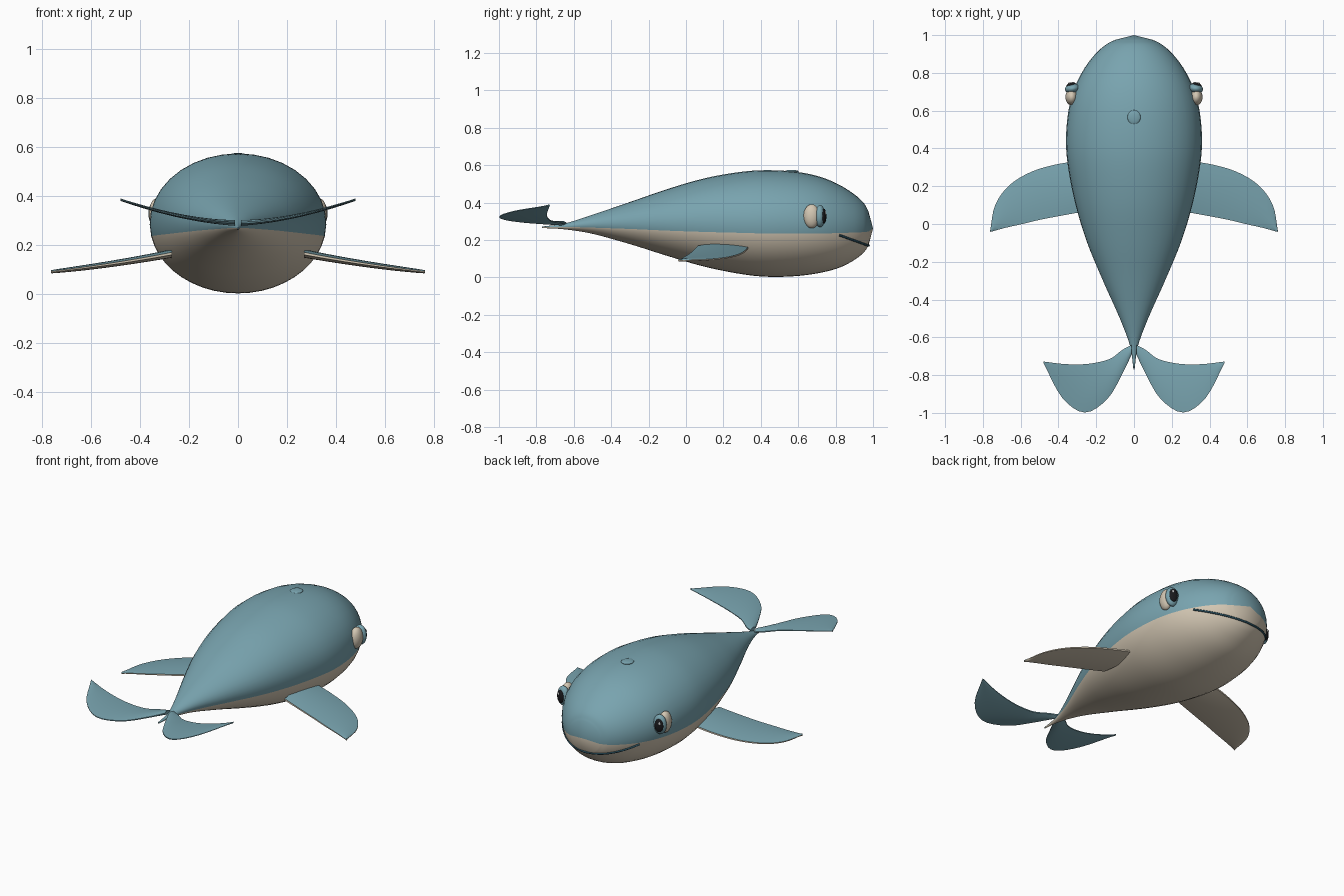
import bpy, bmesh, math
from mathutils import Vector

cube = bpy.data.objects.get("Cube")
if cube:
    bpy.data.objects.remove(cube, do_unlink=True)


def material(name, rgb):
    m = bpy.data.materials.new(name)
    m.use_nodes = True
    m.diffuse_color = (*rgb, 1)
    m.node_tree.nodes["Principled BSDF"].inputs["Base Color"].default_value = (*rgb, 1)
    return m


TEAL = material("teal skin", (0.19, 0.37, 0.43))
CREAM = material("cream belly", (0.65, 0.57, 0.45))
DARK = material("dark mouth", (0.02, 0.07, 0.10))
BLACK = material("black pupil", (0.01, 0.01, 0.012))
WHITE = material("white glint", (0.85, 0.85, 0.85))


def spline(points, t):
    """Smooth curve through the points, t from 0 to 1."""
    pts = [Vector(p) for p in points]
    s = t * (len(pts) - 1)
    i = min(int(s), len(pts) - 2)
    f = s - i
    b, c = pts[i], pts[i + 1]
    a = pts[i - 1] if i else 2 * b - c
    d = pts[i + 2] if i + 2 < len(pts) else 2 * c - b
    return 0.5 * (2 * b + (c - a) * f + (2 * a - 5 * b + 4 * c - d) * f ** 2
                  + (3 * b - a - 3 * c + d) * f ** 3)


def finish(name, bm, mats, mirror=False, angle=40):
    bmesh.ops.recalc_face_normals(bm, faces=bm.faces)
    me = bpy.data.meshes.new(name)
    bm.to_mesh(me)
    bm.free()
    for m in mats:
        me.materials.append(m)
    for p in me.polygons:
        p.use_smooth = True
    me.set_sharp_from_angle(angle=math.radians(angle))
    ob = bpy.data.objects.new(name, me)
    bpy.context.collection.objects.link(ob)
    if mirror:
        ob.modifiers.new("mirror", 'MIRROR')
    return ob


# Body stations: y, half width, top, bottom, colour seam height
BODY = [(-0.77, 0.003, 0.272, 0.264, 0.268), (-0.65, 0.02, 0.288, 0.257, 0.270),
        (-0.5, 0.075, 0.335, 0.233, 0.266), (-0.3, 0.165, 0.403, 0.178, 0.259),
        (-0.1, 0.248, 0.472, 0.115, 0.25), (0.1, 0.309, 0.53, 0.057, 0.243),
        (0.3, 0.349, 0.565, 0.017, 0.238), (0.45, 0.36, 0.573, 0.003, 0.234),
        (0.6, 0.347, 0.563, 0.008, 0.234), (0.72, 0.315, 0.537, 0.025, 0.235),
        (0.82, 0.265, 0.495, 0.052, 0.237), (0.9, 0.205, 0.444, 0.093, 0.24),
        (0.95, 0.148, 0.398, 0.133, 0.242), (0.975, 0.1, 0.355, 0.168, 0.245)]


def section(y):
    lo, hi = 0.0, 1.0
    for _ in range(30):
        mid = (lo + hi) / 2
        if spline(BODY, mid)[0] < y:
            lo = mid
        else:
            hi = mid
    return spline(BODY, lo)


# Body lofted so that one edge loop on each side follows the colour seam
bm = bmesh.new()
HALF, STEPS = 20, 65
rings = []
for k in range(STEPS + 1):
    y, w, top, bot, seam = spline(BODY, k / STEPS)
    zc, h = (top + bot) / 2, (top - bot) / 2
    a = math.asin(max(-0.9, min(0.9, (seam - zc) / h)))
    angles = [a + (math.pi - 2 * a) * i / HALF for i in range(HALF)]
    angles += [math.pi - a + (math.pi + 2 * a) * i / HALF for i in range(HALF)]
    rings.append([bm.verts.new((w * math.cos(t), y, zc + h * math.sin(t))) for t in angles])
nose = bm.verts.new((0, 1.0, 0.262))
N = 2 * HALF
for i in range(N):
    j = (i + 1) % N
    new = [bm.faces.new((p[i], p[j], q[j], q[i])) for p, q in zip(rings, rings[1:])]
    new.append(bm.faces.new((rings[-1][i], rings[-1][j], nose)))
    for f in new:
        f.material_index = 0 if i < HALF else 1
bm.faces.new(rings[0])
finish("body", bm, [TEAL, CREAM])


def blade(name, lead, trail, height, thick, mats):
    """Fin between two edge curves, with a lens section and mirrored."""
    bm = bmesh.new()
    U, V = 20, 10
    grids = []
    for side in (1, -1):
        g = []
        for i in range(U + 1):
            a, b = spline(lead, i / U), spline(trail, i / U)
            row = []
            for j in range(V + 1):
                v = j / V
                p = a.lerp(b, v)
                t = thick * (1 - 0.6 * i / U) * (0.3 + 2.8 * v * (1 - v)) / 2
                row.append(bm.verts.new((p.x, p.y, height(p.x, p.y) + side * t)))
            g.append(row)
        for i in range(U):
            for j in range(V):
                f = bm.faces.new((g[i][j], g[i + 1][j], g[i + 1][j + 1], g[i][j + 1]))
                f.material_index = 0 if side == 1 else len(mats) - 1
        grids.append(g)

    # Close the rim
    def border(g):
        return (g[0] + [r[V] for r in g[1:]] + g[U][-2::-1] + [r[0] for r in g[U - 1:0:-1]])
    up, down = border(grids[0]), border(grids[1])
    for i in range(len(up)):
        j = (i + 1) % len(up)
        f = bm.faces.new((up[i], up[j], down[j], down[i]))
        f.material_index = len(mats) - 1
    return finish(name, bm, mats, mirror=True)


# Flippers: teal above, cream below
blade("flippers",
      [(0.27, 0.335), (0.4, 0.318), (0.54, 0.278), (0.66, 0.205), (0.735, 0.1), (0.762, -0.038)],
      [(0.27, 0.065), (0.38, 0.045), (0.5, 0.022), (0.6, -0.002), (0.68, -0.02), (0.76, -0.042)],
      lambda x, y: 0.165 - 0.19 * (x - 0.27) + 0.02 * ((x - 0.27) / 0.5) ** 2,
      0.034, [TEAL, CREAM])

# Tail flukes curling upward
blade("tail_flukes",
      [(0.012, -0.64), (0.06, -0.665), (0.13, -0.715), (0.24, -0.74), (0.36, -0.742), (0.48, -0.728)],
      [(0.012, -0.69), (0.06, -0.79), (0.14, -0.925), (0.26, -0.998), (0.38, -0.92), (0.48, -0.735)],
      lambda x, y: 0.29 + 0.095 * (x / 0.48) ** 1.7, 0.024, [TEAL])


def ellipsoid(name, centre, radii, mat, mirror=True, turn=0):
    bm = bmesh.new()
    bmesh.ops.create_uvsphere(bm, u_segments=24, v_segments=14, radius=1)
    for v in bm.verts:
        v.co = Vector([c * r for c, r in zip(v.co, radii)])
        x, y = v.co.x, v.co.y
        v.co.x = x * math.cos(turn) - y * math.sin(turn)
        v.co.y = x * math.sin(turn) + y * math.cos(turn)
        v.co += Vector(centre)
    return finish(name, bm, [mat], mirror, 80)


# Eyes looking forward, with pupils on the front of the irises
ellipsoid("eyeballs", (0.33, 0.672, 0.327), (0.033, 0.044, 0.064), CREAM)
ellipsoid("irises", (0.326, 0.717, 0.328), (0.04, 0.027, 0.059), TEAL, turn=-0.15)
ellipsoid("pupils", (0.333, 0.736, 0.328), (0.026, 0.013, 0.04), BLACK, turn=-0.3)
ellipsoid("eye_glints", (0.342, 0.745, 0.345), (0.007, 0.004, 0.009), WHITE)

# Blowhole lip
ellipsoid("blowhole", (0, 0.565, 0.566), (0.035, 0.038, 0.009), TEAL, mirror=False)

# Mouth line wrapped around the snout
side = []
for k in range(15):
    t = k / 14
    y, z = 0.82 + 0.15 * t, 0.226 - 0.054 * t
    _, w, top, bot, _ = section(y)
    r = (z - (top + bot) / 2) / ((top - bot) / 2)
    side.append((w * math.sqrt(max(0, 1 - r * r)), y, z))
path = side + [(0, 0.977, 0.17)] + [(-x, y, z) for x, y, z in reversed(side)]
curve = bpy.data.curves.new("mouth", 'CURVE')
curve.dimensions = '3D'
curve.bevel_depth = 0.006
curve.bevel_resolution = 2
curve.use_fill_caps = True
line = curve.splines.new('POLY')
line.points.add(len(path) - 1)
for p, co in zip(line.points, path):
    p.co = (*co, 1)
curve.materials.append(DARK)
bpy.context.collection.objects.link(bpy.data.objects.new("mouth", curve))
